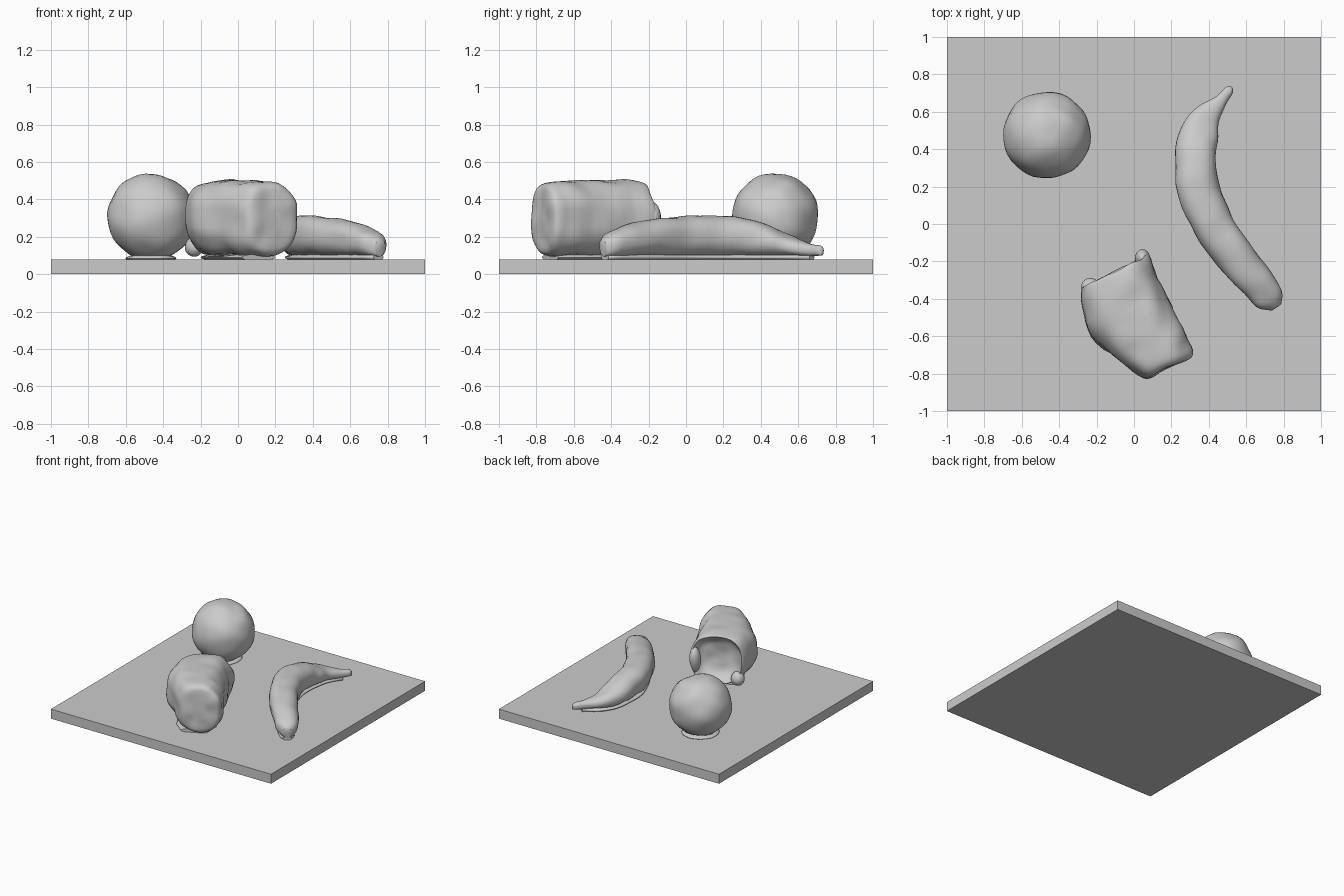
import bpy, bmesh, math
from mathutils import Vector, noise

if "Cube" in bpy.data.objects:
    bpy.data.objects.remove(bpy.data.objects["Cube"])

grey = bpy.data.materials.new("clay grey")
grey.diffuse_color = (0.6, 0.6, 0.6, 1)
grey.use_nodes = True
grey.node_tree.nodes["Principled BSDF"].inputs["Base Color"].default_value = grey.diffuse_color


def finish(bm, name, rough=0.0, smooth=True):
    """Turn a bmesh into a named, shaded object with slight hand-made lumps."""
    bmesh.ops.recalc_face_normals(bm, faces=bm.faces)
    bm.normal_update()
    if rough:
        for v, n in [(v, v.normal.copy()) for v in bm.verts]:
            v.co += n * rough * noise.noise(v.co * 9)
    me = bpy.data.meshes.new(name)
    bm.to_mesh(me)
    bm.free()
    ob = bpy.data.objects.new(name, me)
    bpy.context.collection.objects.link(ob)
    me.materials.append(grey)
    if smooth:
        bpy.context.view_layer.objects.active = ob
        ob.select_set(True)
        bpy.ops.object.shade_smooth_by_angle(angle=math.radians(50))
        ob.select_set(False)
    return ob


def interp(rows, steps):
    """Catmull-Rom resampling of a list of equal-length tuples."""
    out = []
    for i in range(len(rows) - 1):
        a, b = rows[max(i - 1, 0)], rows[i]
        c, d = rows[i + 1], rows[min(i + 2, len(rows) - 1)]
        for k in range(steps):
            t = k / steps
            out.append([q + 0.5 * t * (r - p + t * (2 * p - 5 * q + 4 * r - s + t * (3 * (q - r) + s - p)))
                        for p, q, r, s in zip(a, b, c, d)])
    return out + [list(rows[-1])]


def loft(name, rings, power, rough, segs=32):
    """Skin rings of (centre, side vector, half height) with rounded sections."""
    bm = bmesh.new()
    loops = []
    for c, side, h in rings:
        loop = []
        for k in range(segs):
            a = 2 * math.pi * k / segs
            u, w = math.cos(a), math.sin(a)
            u = math.copysign(abs(u) ** (2 / power), u)
            w = math.copysign(abs(w) ** (2 / power), w)
            loop.append(bm.verts.new(c + side * u + Vector((0, 0, h * w))))
        loops.append(loop)
    for p, q in zip(loops, loops[1:]):
        for k in range(segs):
            j = (k + 1) % segs
            bm.faces.new((p[k], p[j], q[j], q[k]))
    bm.faces.new(loops[0])
    bm.faces.new(loops[-1])
    return finish(bm, name, rough)


# Square board
bm = bmesh.new()
bmesh.ops.create_cube(bm, size=1)
bmesh.ops.scale(bm, vec=(2, 2, 0.078), verts=bm.verts)
bmesh.ops.translate(bm, vec=(0, 0, 0.039), verts=bm.verts)
finish(bm, "board", smooth=False)

# Round fruit, flattened where it rests
bm = bmesh.new()
bmesh.ops.create_uvsphere(bm, u_segments=40, v_segments=24, radius=0.233)
for v in bm.verts:
    v.co.z = max(v.co.z + 0.306, 0.095)
    v.co += Vector((-0.465, 0.475, 0))
finish(bm, "round_fruit", 0.012)


# Curved fruit: x, y, half width, top height
path = [(0.525, 0.73, 0.008, 0.135), (0.51, 0.715, 0.025, 0.153), (0.465, 0.66, 0.032, 0.16),
        (0.39, 0.58, 0.075, 0.195), (0.345, 0.48, 0.104, 0.245), (0.33, 0.35, 0.107, 0.29),
        (0.34, 0.2, 0.115, 0.312), (0.42, 0.0, 0.108, 0.312), (0.56, -0.2, 0.102, 0.29),
        (0.675, -0.34, 0.09, 0.255), (0.73, -0.405, 0.075, 0.225), (0.76, -0.445, 0.03, 0.18)]
rows = interp(path, 5)
fruit, pad = [], []
for i, (x, y, w, top) in enumerate(rows):
    p, q = rows[max(i - 1, 0)], rows[min(i + 1, len(rows) - 1)]
    d = Vector((q[0] - p[0], q[1] - p[1], 0)).normalized()
    side = Vector((-d.y, d.x, 0))
    low = 0.097 + (0.03 if i == len(rows) - 1 else 0)
    fruit.append((Vector((x, y, (top + low) / 2)), side * w, (top - low) / 2))
    if 8 < i < len(rows) - 2:
        pad.append((Vector((x, y, 0.09)), side * w * 0.7, 0.018))
loft("curved_fruit", fruit, 2.3, 0.009)
loft("curved_fruit_contact", pad, 2, 0)

# Cut loaf: s along the axis, left and right edges, bottom and top
along, across = Vector((0.44, -0.898, 0)), Vector((0.898, 0.44, 0))
section = [(0.27, -0.24, -0.16, 0.27, 0.33), (0.26, -0.33, -0.07, 0.18, 0.42),
           (0.21, -0.37, -0.035, 0.13, 0.465), (0.18, -0.39, -0.015, 0.105, 0.485),
           (0.21, -0.415, -0.008, 0.097, 0.5), (0.32, -0.455, -0.008, 0.097, 0.502),
           (0.44, -0.47, -0.01, 0.097, 0.502), (0.57, -0.42, -0.01, 0.097, 0.502),
           (0.68, -0.365, -0.01, 0.097, 0.5), (0.74, -0.335, -0.015, 0.105, 0.49),
           (0.77, -0.30, -0.04, 0.14, 0.45), (0.772, -0.22, -0.12, 0.23, 0.35)]
loaf = [(along * s + across * (l + r) / 2 + Vector((0, 0, (b + t) / 2)), across * (r - l) / 2, (t - b) / 2)
        for s, l, r, b, t in interp(section, 3)]
loft("loaf", loaf, 2.6, 0.016, 40)


def lump(name, loc, size):
    """Small squashed ball."""
    b = bmesh.new()
    bmesh.ops.create_uvsphere(b, u_segments=20, v_segments=12, radius=1)
    for v in b.verts:
        v.co = Vector(loc) + Vector([c * s for c, s in zip(v.co, size)])
    finish(b, name, 0.01)


# Torn crumbs at the open end of the loaf
lump("loaf_torn_corner", (-0.235, -0.34, 0.15), (0.055, 0.055, 0.055))
lump("loaf_torn_edge", (0.045, -0.185, 0.29), (0.035, 0.045, 0.1))

# Low contact rims where the fruit and loaf meet the board
lump("round_fruit_contact", (-0.465, 0.475, 0.085), (0.14, 0.14, 0.022))
base = [(along * s + across * -0.22 + Vector((0, 0, 0.09)), across * w, 0.018)
        for s, w in ((0.24, 0.12), (0.32, 0.16), (0.6, 0.15), (0.7, 0.1))]
loft("loaf_contact", base, 2, 0)
